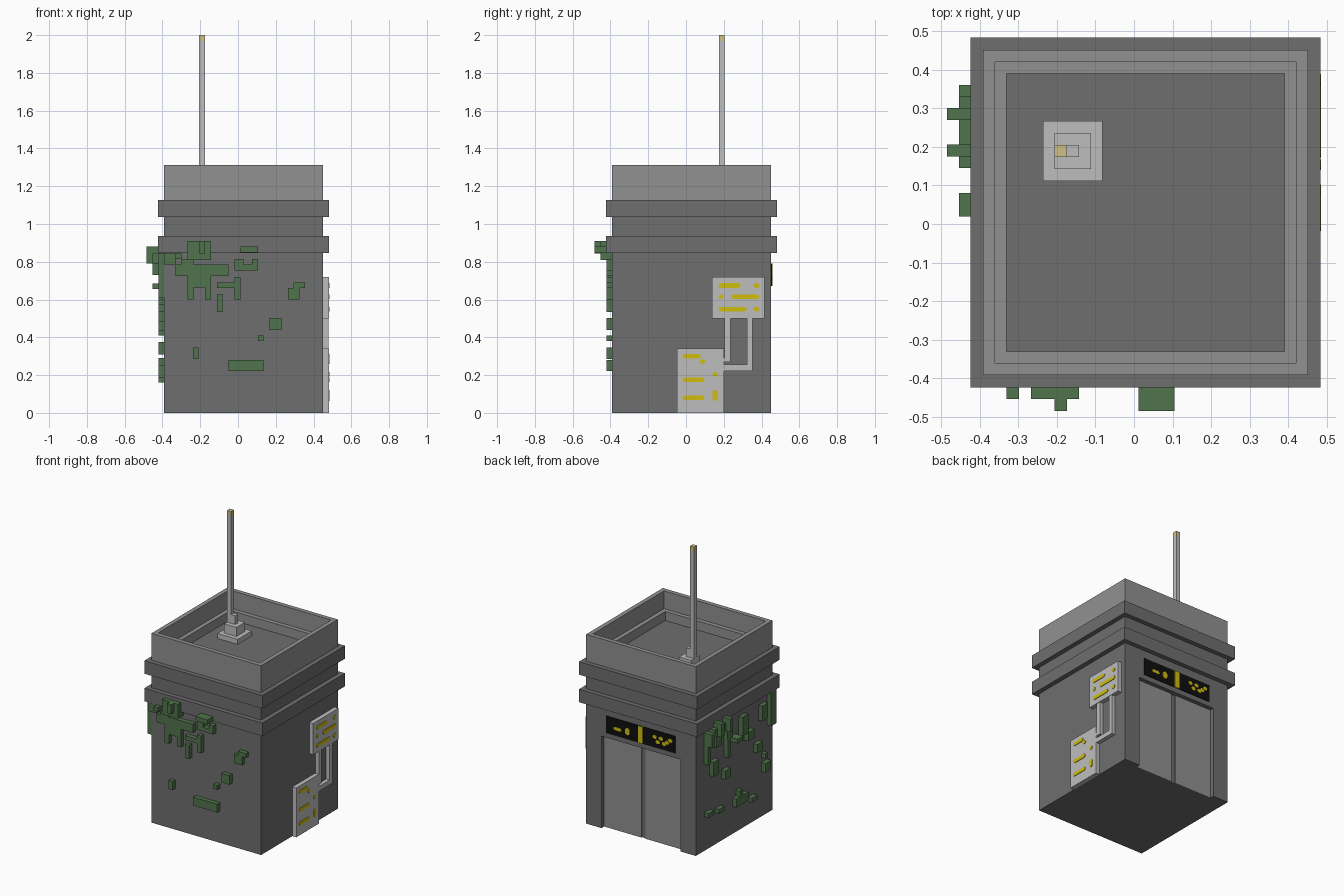
import bpy, bmesh

C = 0.03            # centre of the tower in x and y
LO, HI = -0.391, 0.451  # body faces


def material(name, r, g, b):
    m = bpy.data.materials.new(name)
    lin = [(c / 255 / 12.92) if c < 10 else ((c / 255 + 0.055) / 1.055) ** 2.4 for c in (r, g, b)]
    m.diffuse_color = (*lin, 1)
    return m


DARK = material("dark_concrete", 110, 110, 110)
LIGHT = material("light_concrete", 145, 145, 145)
METAL = material("pale_metal", 190, 190, 190)
MOSS = material("moss_green", 80, 116, 76)
YELLOW = material("sign_yellow", 208, 190, 15)
BLACK = material("sign_black", 14, 14, 14)
TIP = material("tip_sand", 208, 193, 135)


def finish(name, bm, mat):
    bmesh.ops.recalc_face_normals(bm, faces=bm.faces)
    me = bpy.data.meshes.new(name)
    bm.to_mesh(me)
    bm.free()
    me.materials.append(mat)
    ob = bpy.data.objects.new(name, me)
    bpy.context.collection.objects.link(ob)
    return ob


def add_prism(bm, base, offset):
    """Extrude a polygon of 3D points along an offset."""
    a = [bm.verts.new(p) for p in base]
    b = [bm.verts.new([p[i] + offset[i] for i in range(3)]) for p in base]
    bm.faces.new(a)
    bm.faces.new(b)
    for i in range(len(a)):
        j = (i + 1) % len(a)
        bm.faces.new((a[i], a[j], b[j], b[i]))


def add_box(bm, x0, x1, y0, y1, z0, z1):
    add_prism(bm, [(x0, y0, z0), (x1, y0, z0), (x1, y1, z0), (x0, y1, z0)], (0, 0, z1 - z0))


def boxes(name, mat, *dims):
    bm = bmesh.new()
    for d in dims:
        add_box(bm, *d)
    return finish(name, bm, mat)


def square_ring(name, mat, profile):
    """Sweep a closed (half width, z) profile round the square tower."""
    bm = bmesh.new()
    loops = [[bm.verts.new((C + sx * h, C + sy * h, z)) for sx, sy in ((-1, -1), (1, -1), (1, 1), (-1, 1))]
             for h, z in profile]
    for k in range(len(loops)):
        p, q = loops[k], loops[(k + 1) % len(loops)]
        for i in range(4):
            j = (i + 1) % 4
            bm.faces.new((p[i], p[j], q[j], q[i]))
    return finish(name, bm, mat)


def marks(name, place, offset, rects):
    """Thin painted dashes with clipped corners; place maps (a, z) to 3D."""
    bm = bmesh.new()
    for a0, a1, z0, z1 in rects:
        c = 0.35 * min(a1 - a0, z1 - z0)
        pts = [(a0 + c, z0), (a1 - c, z0), (a1, z0 + c), (a1, z1 - c),
               (a1 - c, z1), (a0 + c, z1), (a0, z1 - c), (a0, z0 + c)]
        add_prism(bm, [place(a, z) for a, z in pts], offset)
    return finish(name, bm, YELLOW)


# Tower body: lower storey has a door recess in the back
DX0, DX1, DY, DZ = C - 0.303, C + 0.303, HI - 0.036, 0.638
bm = bmesh.new()
plan = [(LO, LO), (HI, LO), (HI, HI), (DX1, HI), (DX1, DY), (DX0, DY), (DX0, HI), (LO, HI)]
add_prism(bm, [(x, y, 0) for x, y in plan], (0, 0, DZ))
add_box(bm, LO, HI, LO, HI, DZ, 1.127)
finish("tower_body", bm, DARK)

# Two raised bands and the roof parapet with its inner ledge
for n, z0, z1 in (("lower_band", 0.846, 0.936), ("upper_band", 1.037, 1.127)):
    square_ring(n, DARK, [(0.453, z0), (0.453, z1), (0.418, z1), (0.418, z0)])
square_ring("parapet", LIGHT, [(0.421, 1.127), (0.421, 1.313), (0.39, 1.313),
                               (0.39, 1.19), (0.36, 1.19), (0.36, 1.127)])

# Antenna: stepped foot, stub, mast and tip
boxes("antenna_base", METAL,
      (-0.236, -0.081, 0.112, 0.267, 1.127, 1.162),
      (-0.206, -0.112, 0.142, 0.236, 1.162, 1.225),
      (-0.175, -0.143, 0.174, 0.205, 1.225, 1.285))
boxes("antenna_mast", METAL, (-0.206, -0.175, 0.174, 0.205, 1.225, 1.97))
boxes("antenna_tip", TIP, (-0.206, -0.175, 0.174, 0.205, 1.97, 2.0))

# Back sliding doors with a dark gap between
boxes("doors", LIGHT, *[(x0, x1, DY, DY + 0.007, 0, DZ)
                        for x0, x1 in ((DX0, C - 0.016), (C + 0.016, DX1))])

# Sign over the doors
boxes("door_sign", BLACK, (C - 0.266, C + 0.266, HI, HI + 0.005, 0.672, 0.79))
boxes("sign_divider", YELLOW, (C - 0.019, C + 0.019, HI, HI + 0.008, 0.672, 0.79))
zigzag = [(-0.08 - 0.024 * i, 0.716 + (0.03, 0, 0.03, 0.0, 0.015, 0.035)[i]) for i in range(6)]
marks("sign_marks", lambda a, z: (a, HI + 0.005, z), (0, 0.003, 0),
      [(0.175, 0.235, 0.712, 0.734), (0.112, 0.147, 0.702, 0.752)]
      + [(a - 0.016, a + 0.016, z - 0.013, z + 0.013) for a, z in zigzag])

# Right side control panels and pipes
PX = 0.481
boxes("lower_panel", METAL, (HI, PX, -0.048, 0.2, 0, 0.342))
boxes("upper_panel", METAL, (HI, PX, 0.138, 0.415, 0.501, 0.719))
boxes("pipes", METAL,
      (HI, PX - 0.003, 0.204, 0.235, 0.27, 0.501),
      (HI, PX - 0.003, 0.2, 0.204, 0.27, 0.29),
      (HI, PX - 0.003, 0.323, 0.352, 0.222, 0.501),
      (HI, PX - 0.003, 0.2, 0.323, 0.222, 0.255))
H = 0.0125
marks("panel_marks", lambda a, z: (PX, a, z), (0.004, 0, 0),
      [(a0, a1, z - H, z + H) for z, a0, a1 in (
          (0.674, 0.172, 0.288), (0.674, 0.357, 0.389),
          (0.615, 0.173, 0.198), (0.615, 0.24, 0.388),
          (0.549, 0.172, 0.32), (0.549, 0.357, 0.389),
          (0.30, -0.018, 0.077), (0.272, 0.075, 0.102),
          (0.175, -0.018, 0.098), (0.204, 0.14, 0.167), (0.08, -0.018, 0.098))]
      + [(0.14, 0.167, 0.064, 0.122)])

# Moss on the front: (x0, x1, z0, z1, depth in blocks)
U = 0.031
front = [
    (-0.267, -0.143, 0.81, 0.91, 2), (-0.206, -0.174, 0.845, 0.91, 3),
    (-0.391, -0.33, 0.785, 0.845, 1), (-0.33, -0.298, 0.815, 0.845, 2),
    (-0.33, -0.143, 0.725, 0.785, 1), (-0.298, -0.236, 0.785, 0.815, 1),
    (-0.143, -0.05, 0.725, 0.785, 1), (-0.267, -0.236, 0.6, 0.725, 1),
    (-0.236, -0.143, 0.665, 0.725, 1), (-0.174, -0.143, 0.6, 0.665, 1),
    (-0.112, -0.081, 0.535, 0.63, 1), (-0.112, 0.012, 0.66, 0.69, 1),
    (-0.019, 0.012, 0.6, 0.72, 1), (0.012, 0.105, 0.848, 0.88, 3),
    (-0.019, 0.028, 0.755, 0.815, 1), (0.028, 0.074, 0.755, 0.785, 1),
    (0.074, 0.105, 0.755, 0.815, 1), (0.295, 0.355, 0.66, 0.69, 1),
    (0.264, 0.325, 0.6, 0.66, 1), (0.168, 0.23, 0.44, 0.503, 1),
    (0.105, 0.136, 0.38, 0.41, 1), (-0.239, -0.208, 0.285, 0.345, 1),
    (-0.05, 0.136, 0.222, 0.28, 1)]
boxes("front_moss", MOSS, *[(a, b, LO - d * U, LO, z0, z1) for a, b, z0, z1, d in front])

# Moss on the left: (y0, y1, z0, z1, depth in blocks)
left = [
    (0.145, 0.33, 0.79, 0.845, 2), (0.27, 0.3, 0.79, 0.88, 3),
    (0.175, 0.206, 0.79, 0.88, 3), (0.206, 0.27, 0.69, 0.79, 1),
    (0.33, 0.36, 0.73, 0.82, 2), (0.33, 0.36, 0.6, 0.73, 1),
    (0.09, 0.145, 0.7, 0.82, 1), (0.02, 0.08, 0.655, 0.685, 2),
    (0.24, 0.3, 0.5, 0.6, 1), (0.11, 0.17, 0.43, 0.49, 1),
    (0.11, 0.142, 0.57, 0.7, 1), (-0.08, -0.02, 0.66, 0.79, 1),
    (-0.15, -0.08, 0.6, 0.66, 1), (-0.24, -0.18, 0.48, 0.54, 1),
    (-0.391, -0.33, 0.61, 0.845, 1), (-0.298, -0.236, 0.68, 0.785, 1),
    (-0.298, -0.267, 0.41, 0.44, 1), (-0.33, -0.267, 0.31, 0.375, 1),
    (-0.08, 0.05, 0.19, 0.25, 1), (-0.02, 0.012, 0.25, 0.29, 1),
    (0.295, 0.355, 0.235, 0.265, 1), (0.18, 0.24, 0.22, 0.25, 1),
    (-0.18, -0.12, 0.16, 0.19, 1)]
boxes("left_moss", MOSS, *[(LO - d * U, LO, a, b, z0, z1) for a, b, z0, z1, d in left])
